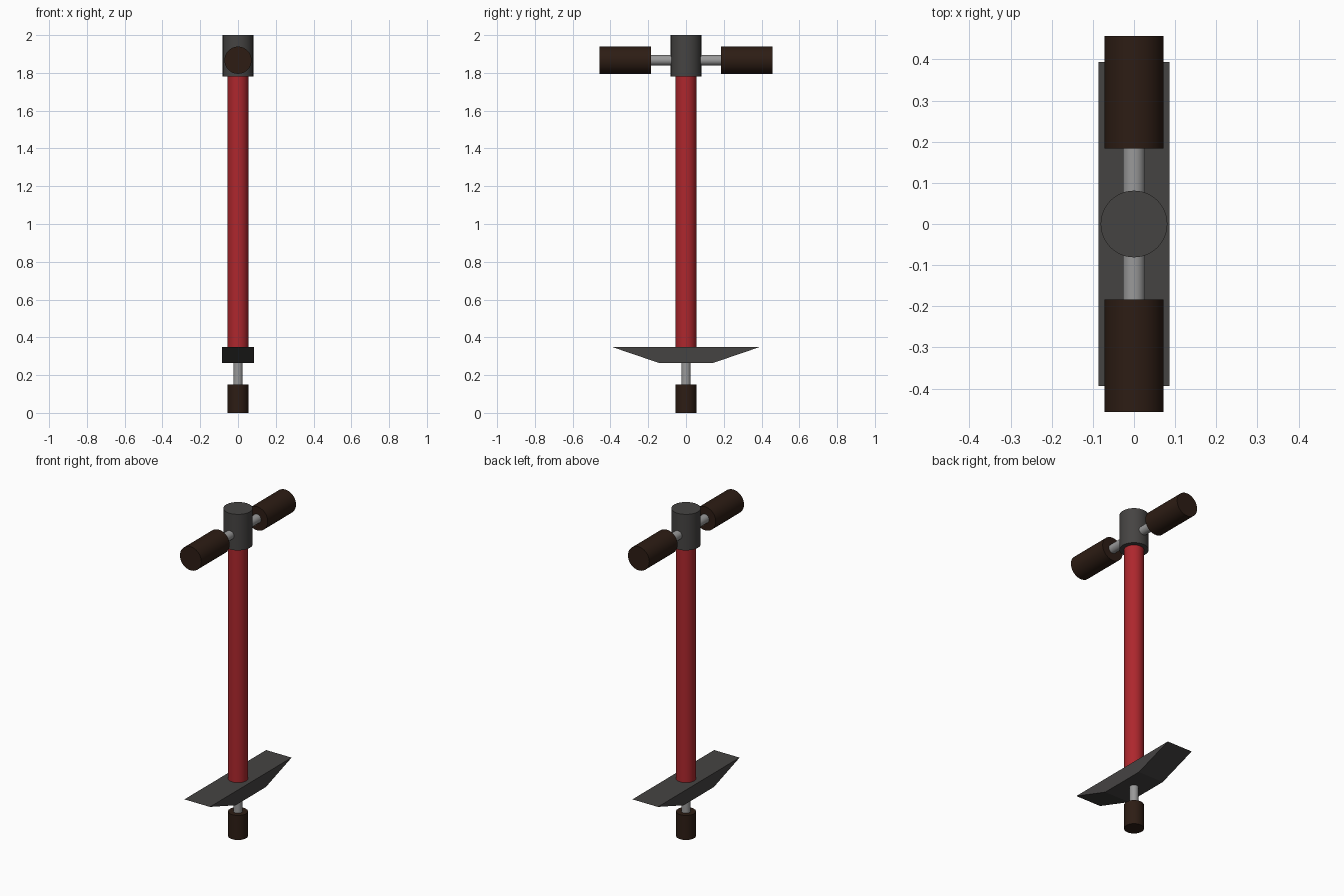
import bpy, bmesh, math

if "Cube" in bpy.data.objects:
    bpy.data.objects.remove(bpy.data.objects["Cube"])


def material(name, color):
    m = bpy.data.materials.new(name)
    m.diffuse_color = (*color, 1)
    m.use_nodes = True
    m.node_tree.nodes["Principled BSDF"].inputs["Base Color"].default_value = m.diffuse_color
    return m


RED = material("red_paint", (0.42, 0.02, 0.026))
RUBBER = material("brown_rubber", (0.026, 0.012, 0.007))
DARK = material("dark_grey", (0.06, 0.057, 0.055))
STEEL = material("steel", (0.32, 0.32, 0.32))


def cylinder(name, radius, start, end, mat, axis="Z", height=0.0):
    """Cylinder on the centre line from start to end, along Z, or along Y at a height."""
    mid = (start + end) / 2
    along_y = axis == "Y"
    bpy.ops.mesh.primitive_cylinder_add(
        vertices=48, radius=radius, depth=abs(end - start),
        location=(0, mid, height) if along_y else (0, 0, mid),
        rotation=(math.pi / 2, 0, 0) if along_y else (0, 0, 0))
    ob = bpy.context.object
    ob.name = name
    ob.data.materials.append(mat)
    bpy.ops.object.shade_smooth_by_angle(angle=math.radians(35))
    return ob


# Upright parts, bottom to top
cylinder("rubber_foot", 0.055, 0, 0.15, RUBBER)
cylinder("plunger_rod", 0.025, 0.14, 0.30, STEEL)
cylinder("main_tube", 0.055, 0.34, 1.80, RED)
cylinder("head_block", 0.081, 1.78, 2.0, DARK)

# Handlebar and grips
BAR_Z = 1.867
cylinder("handlebar", 0.027, -0.2, 0.2, STEEL, "Y", BAR_Z)
for side, s in (("front", -1), ("back", 1)):
    cylinder(side + "_grip", 0.072, s * 0.184, s * 0.457, RUBBER, "Y", BAR_Z)

# Foot rest: trapezoid profile extruded across x
profile = [(-0.394, 0.35), (-0.145, 0.265), (0.145, 0.265), (0.394, 0.35)]
bm = bmesh.new()
face = bm.faces.new([bm.verts.new((-0.086, y, z)) for y, z in profile])
ext = bmesh.ops.extrude_face_region(bm, geom=[face])
bmesh.ops.translate(bm, vec=(0.172, 0, 0),
                    verts=[g for g in ext["geom"] if isinstance(g, bmesh.types.BMVert)])
bmesh.ops.recalc_face_normals(bm, faces=bm.faces)
mesh = bpy.data.meshes.new("foot_rest")
bm.to_mesh(mesh)
bm.free()
mesh.materials.append(DARK)
bpy.context.collection.objects.link(bpy.data.objects.new("foot_rest", mesh))
